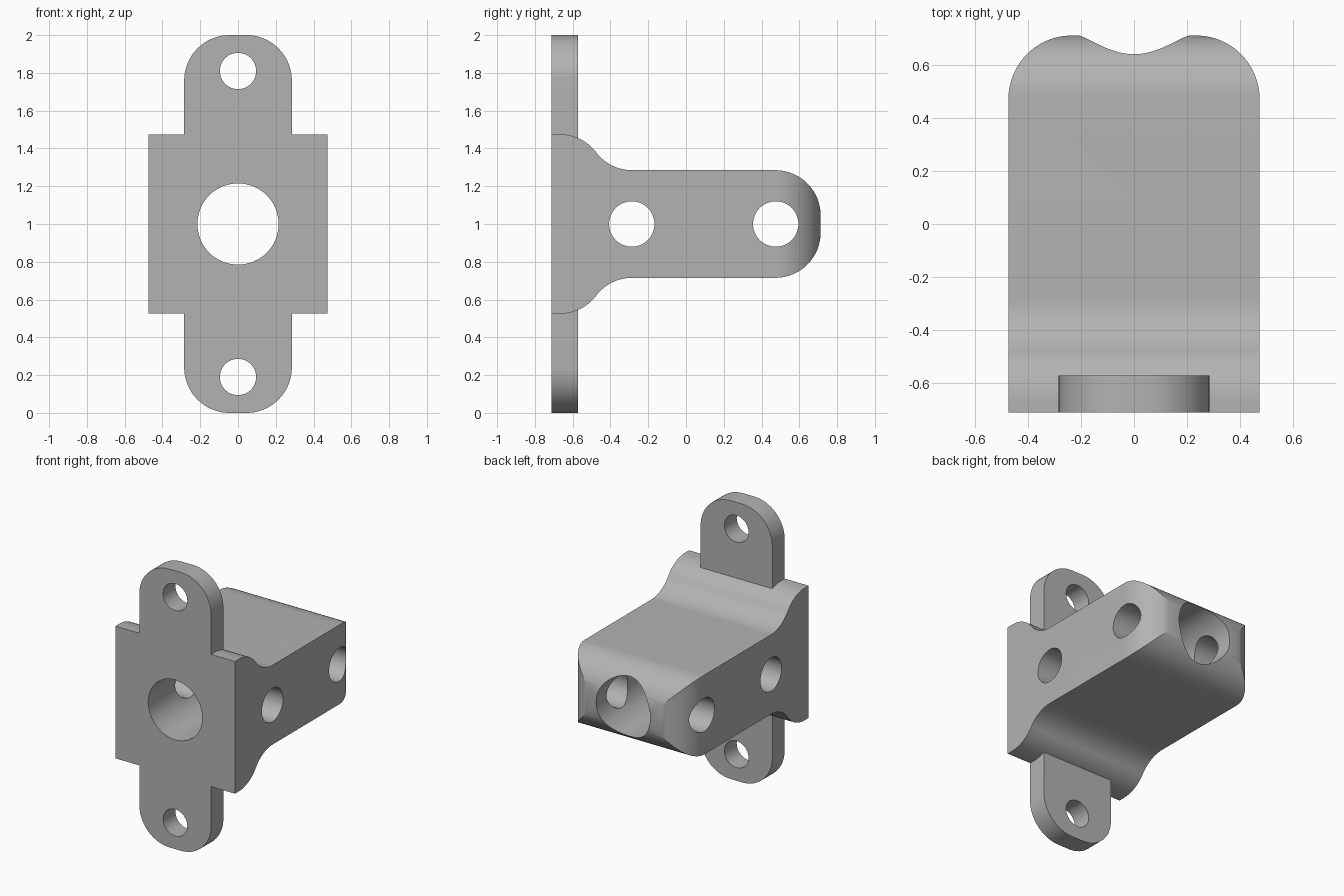
import bpy
import bmesh
from math import sin, cos, radians
from mathutils import Vector

cube = bpy.data.objects.get("Cube")
if cube:
    bpy.data.objects.remove(cube, do_unlink=True)

HALF_W = 0.475      # body half width
FRONT = -0.713      # front face
BACK = 0.713        # rear face
MID = 1.0           # height of the main axis
R = 0.24            # shared corner radius

grey = bpy.data.materials.new("bracket grey")
grey.use_nodes = True
colour = (0.45, 0.45, 0.45, 1)
grey.diffuse_color = colour
grey.node_tree.nodes["Principled BSDF"].inputs["Base Color"].default_value = colour


def arc(u, v, start, end, r=R, steps=16):
    """Points on an arc, angles in degrees."""
    angles = [radians(start + (end - start) * i / steps) for i in range(steps + 1)]
    return [(u + r * cos(a), v + r * sin(a)) for a in angles]


def prism(name, outline, place, sweep):
    """Extrude a flat outline; place maps (u, v) to a 3D point."""
    bm = bmesh.new()
    face = bm.faces.new([bm.verts.new(place(u, v)) for u, v in outline])
    result = bmesh.ops.extrude_face_region(bm, geom=[face])
    moved = [g for g in result["geom"] if isinstance(g, bmesh.types.BMVert)]
    bmesh.ops.translate(bm, verts=moved, vec=Vector(sweep))
    bmesh.ops.recalc_face_normals(bm, faces=bm.faces)
    mesh = bpy.data.meshes.new(name)
    bm.to_mesh(mesh)
    bm.free()
    mesh.materials.append(grey)
    obj = bpy.data.objects.new(name, mesh)
    bpy.context.collection.objects.link(obj)
    return obj


def combine(target, tool, operation):
    mod = target.modifiers.new(operation.lower(), "BOOLEAN")
    mod.object = tool
    mod.operation = operation
    mod.solver = "EXACT"
    bpy.context.view_layer.objects.active = target
    bpy.ops.object.modifier_apply(modifier=mod.name)
    bpy.data.objects.remove(tool, do_unlink=True)


def drill(target, u, v, r, axis):
    """Cut a round hole right through along x or y."""
    circle = arc(u, v, 0, 360, r, 64)[:-1]
    if axis == "x":
        tool = prism("hole_cutter", circle, lambda a, b: (-1, a, b), (2, 0, 0))
    else:
        tool = prism("hole_cutter", circle, lambda a, b: (a, -1, b), (0, 2, 0))
    tool.hide_render = True
    combine(target, tool, "DIFFERENCE")


# Body: side profile with flared front and rounded rear, mirrored about the axis
upper = [(FRONT, 0.475)]
upper += arc(-0.667, 0.235, 90, 37.3)
upper += arc(-0.285, 0.525, 217.3, 270)[1:]
upper += arc(BACK - R, 0.045, 90, 0)
profile = [(y, MID + h) for y, h in upper] + [(y, MID - h) for y, h in reversed(upper)]
body = prism("bracket_body", profile, lambda y, z: (-HALF_W, y, z), (2 * HALF_W, 0, 0))

# Rear vertical edges rounded in plan
right_side = [(HALF_W, -1)] + arc(HALF_W - R, BACK - R, 0, 90)
plan = right_side + [(-x, y) for x, y in reversed(right_side)]
combine(body, prism("plan_cutter", plan, lambda x, y: (x, y, 0), (0, 0, 2)), "INTERSECT")

# Tall mounting plate with rounded ends
half = arc(0.285 - R, 2 - R, 90, 0)
half += [(x, 2 - z) for x, z in reversed(half)]
outline = half + [(-x, z) for x, z in reversed(half)]
plate = prism("mounting_plate", outline, lambda x, z: (x, FRONT, z), (0, 0.14, 0))
combine(body, plate, "UNION")

# Main bore, mounting holes and cross holes
drill(body, 0, MID, 0.215, "y")
for z in (0.19, 1.81):
    drill(body, 0, z, 0.096, "y")
for y in (-0.287, 0.475):
    drill(body, y, MID, 0.12, "x")

bpy.ops.object.select_all(action="DESELECT")
body.select_set(True)
bpy.context.view_layer.objects.active = body
bpy.ops.object.shade_smooth_by_angle(angle=radians(25))
